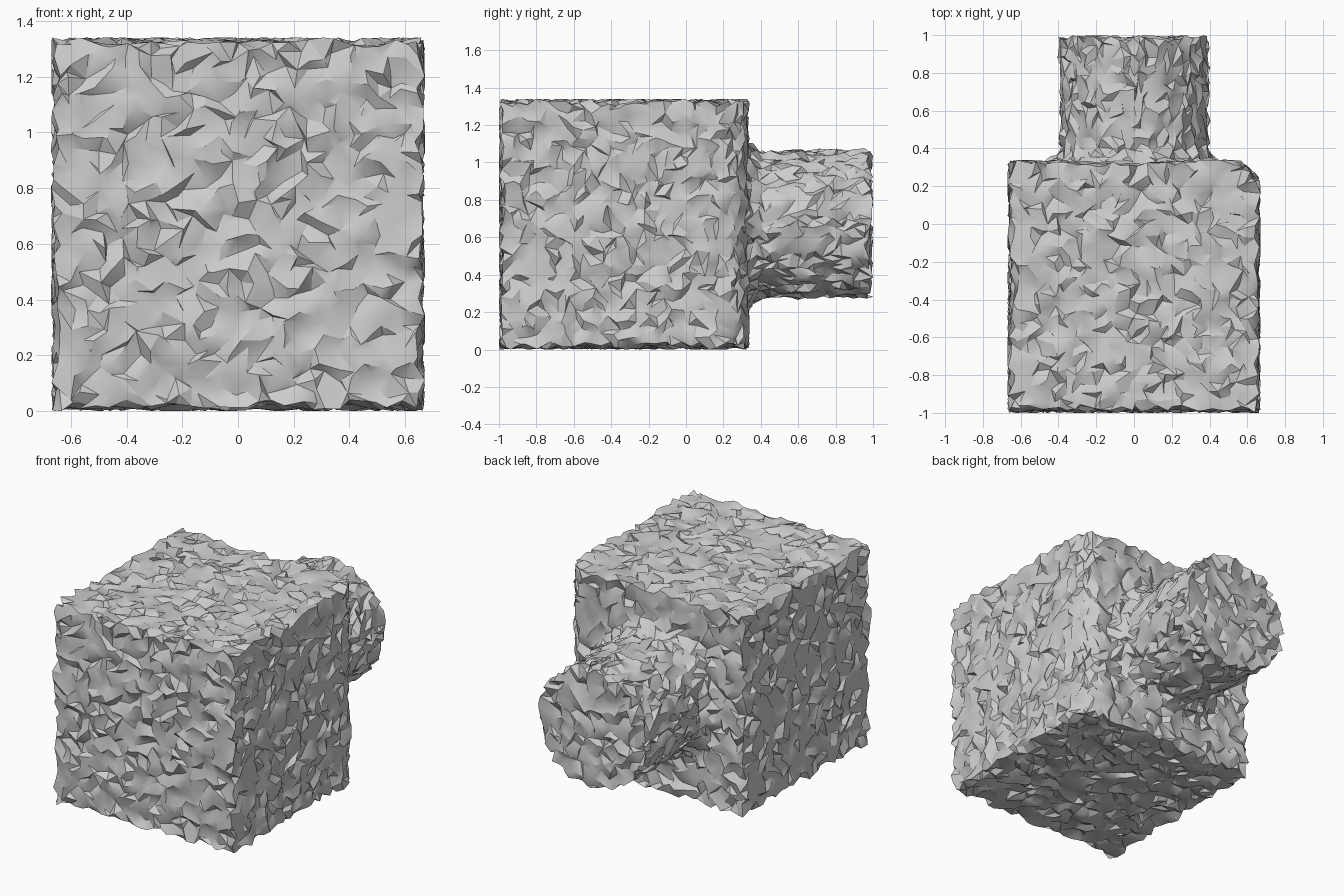
import bpy, bmesh, math, random
from mathutils import Vector

random.seed(7)
if "Cube" in bpy.data.objects:
    bpy.data.objects.remove(bpy.data.objects["Cube"])

HALF, BACK, FRONT = 0.65, 0.32, -0.98     # block limits before roughening
MID_Z, CORNER = 0.67, 0.13
NECK_R, NECK_END, FILLET = 0.385, 0.98, 0.11
CELL, ROUGH = 0.048, 0.0125


def new_object(name, bm):
    bmesh.ops.recalc_face_normals(bm, faces=bm.faces)
    mesh = bpy.data.meshes.new(name)
    bm.to_mesh(mesh)
    bm.free()
    obj = bpy.data.objects.new(name, mesh)
    bpy.context.collection.objects.link(obj)
    return obj


def arc(cx, cy, r, a0, a1, n=8):
    return [(cx + r * math.cos(math.radians(a0 + (a1 - a0) * i / n)),
             cy + r * math.sin(math.radians(a0 + (a1 - a0) * i / n))) for i in range(n + 1)]


# Block: square outline with one rounded rear corner, extruded upward
outline = [(-HALF, FRONT), (HALF, FRONT)]
outline += arc(HALF - CORNER, BACK - CORNER, CORNER, 0, 90)
outline += [(-HALF, BACK)]
bm = bmesh.new()
base = bm.faces.new([bm.verts.new((x, y, MID_Z - HALF)) for x, y in outline])
top = bmesh.ops.extrude_face_region(bm, geom=[base])["geom"]
bmesh.ops.translate(bm, vec=(0, 0, 2 * HALF),
                    verts=[v for v in top if isinstance(v, bmesh.types.BMVert)])
block = new_object("rough_block_with_neck", bm)

# Neck: cylinder flaring into the block, revolved about the y axis
profile = [(0, NECK_END), (NECK_R, NECK_END)]
profile += arc(NECK_R + FILLET, BACK + FILLET, FILLET, 180, 270)
profile += [(NECK_R + FILLET, BACK - 0.1), (0, BACK - 0.1)]
bm = bmesh.new()
ring = [bm.verts.new((r, y, MID_Z)) for r, y in profile]
edges = [bm.edges.new(pair) for pair in zip(ring, ring[1:])]
bmesh.ops.spin(bm, geom=ring + edges, cent=(0, 0, MID_Z), axis=(0, 1, 0),
               angle=math.tau, steps=64, use_merge=True)
bmesh.ops.remove_doubles(bm, verts=bm.verts, dist=1e-4)
neck = new_object("neck_helper", bm)
neck.hide_render = True

# Join both shapes and remesh to an even grid that keeps the sharp edges
union = block.modifiers.new("Join neck", "BOOLEAN")
union.operation, union.solver, union.object = "UNION", "EXACT", neck
remesh = block.modifiers.new("Even grid", "REMESH")
remesh.mode, remesh.octree_depth = "SHARP", 6
remesh.scale = (NECK_END - FRONT) / (CELL * 64)
remesh.use_remove_disconnected = False
bpy.context.view_layer.objects.active = block
block.select_set(True)
for mod in (union.name, remesh.name):
    bpy.ops.object.modifier_apply(modifier=mod)
bpy.data.objects.remove(neck)

# Roughen: triangulate with varied diagonals, then jitter every vertex
bm = bmesh.new()
bm.from_mesh(block.data)


def jitter(amount, limit):
    for v in bm.verts:
        v.co += Vector([max(-limit, min(limit, random.gauss(0, amount))) for _ in range(3)])


for v in bm.verts:
    n = v.normal
    slide = Vector([random.uniform(-0.013, 0.013) for _ in range(3)])
    if max(abs(c) for c in n) > 0.99:
        v.co += slide - n * slide.dot(n)
bmesh.ops.triangulate(bm, faces=bm.faces, quad_method="BEAUTY")
jitter(ROUGH, 0.02)
bm.to_mesh(block.data)
bm.free()

# Plain grey surface
grey = bpy.data.materials.new("stone_grey")
grey.use_nodes = True
colour = (0.6, 0.6, 0.6, 1)
grey.diffuse_color = colour
grey.node_tree.nodes["Principled BSDF"].inputs["Base Color"].default_value = colour
block.data.materials.clear()
block.data.materials.append(grey)
bpy.ops.object.shade_smooth_by_angle(angle=math.radians(30))
